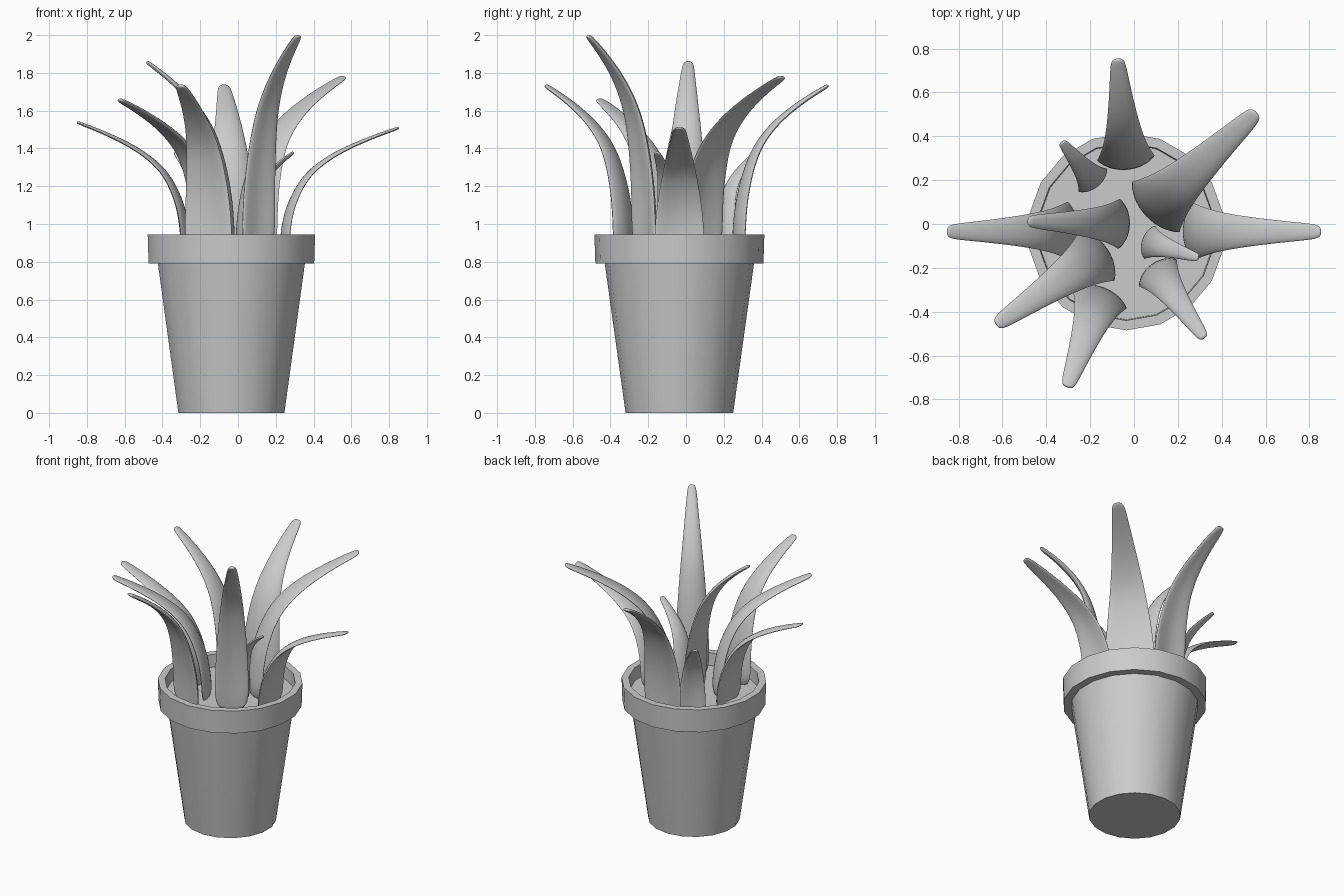
import bpy, bmesh, math
from mathutils import Vector

if "Cube" in bpy.data.objects:
    bpy.data.objects.remove(bpy.data.objects["Cube"])

CX = CY = -0.035


def finish(name, bm, angle):
    bmesh.ops.recalc_face_normals(bm, faces=bm.faces)
    me = bpy.data.meshes.new(name)
    bm.to_mesh(me)
    bm.free()
    ob = bpy.data.objects.new(name, me)
    bpy.context.collection.objects.link(ob)
    bpy.ops.object.select_all(action='DESELECT')
    ob.select_set(True)
    bpy.context.view_layer.objects.active = ob
    bpy.ops.object.shade_smooth_by_angle(angle=math.radians(angle))
    return ob


def lathe(name, profile, sides=18):
    bm = bmesh.new()
    rings = []
    for r, z in profile:
        rings.append([bm.verts.new((CX + r * math.sin(2 * math.pi * i / sides),
                                    CY + r * math.cos(2 * math.pi * i / sides), z))
                      for i in range(sides)])
    for a, b in zip(rings, rings[1:]):
        for i in range(sides):
            j = (i + 1) % sides
            bm.faces.new((a[i], a[j], b[j], b[i]))
    bm.faces.new(rings[0])
    bm.faces.new(rings[-1])
    return finish(name, bm, 30)


# pot with rim, and soil surface closing the inside
lathe("pot", [(0.285, 0), (0.395, 0.79), (0.445, 0.79), (0.45, 0.945),
              (0.405, 0.945), (0.40, 0.84)])
lathe("soil", [(0.39, 0.82), (0.402, 0.86)])

# shared leaf bend: (outward fraction, height fraction, width fraction)
BEND = [(0, 0, 1.0), (0.01, 0.2, 0.97), (0.05, 0.38, 0.89), (0.15, 0.57, 0.74),
        (0.27, 0.69, 0.62), (0.47, 0.81, 0.48), (0.75, 0.92, 0.34),
        (0.95, 0.983, 0.26), (1.0, 1.0, 0.16)]
# crescent cross-section: (side, bulge, thickness sign)
SECTION = [(-1, 0), (-0.55, 1), (0, 1), (0.55, 1), (1, 0), (0.55, -1), (0, -1), (-0.55, -1)]


def leaf(name, base, tip, width, thick):
    z0 = 0.83
    b, t = Vector((*base, z0)), Vector(tip)
    flat = Vector((t.x - b.x, t.y - b.y, 0))
    out = flat.normalized()
    side = Vector((-out.y, out.x, 0))
    path = [b + flat * r + Vector((0, 0, (t.z - z0) * h)) for r, h, w in BEND]
    bm = bmesh.new()
    rings = []
    for i, p in enumerate(path):
        tan = (path[min(i + 1, len(path) - 1)] - path[max(i - 1, 0)]).normalized()
        n = side.cross(tan)
        if n.dot(out) < 0:
            n = -n
        w = BEND[i][2]
        half = width * 0.53 * w
        th = thick * (0.3 + 0.7 * w) * 0.5
        ring = []
        for s, k in SECTION:
            curl = (s * s - 0.4) * width * 0.17 * w * w
            ring.append(bm.verts.new(p + side * (s * half) + n * (curl + k * th)))
        rings.append(ring)
    for a, c in zip(rings, rings[1:]):
        for i in range(8):
            j = (i + 1) % 8
            bm.faces.new((a[i], a[j], c[j], c[i]))
    bm.faces.new(rings[0])
    bm.faces.new(rings[-1])
    ob = finish(name, bm, 80)
    sub = ob.modifiers.new("smooth", 'SUBSURF')
    sub.levels = sub.render_levels = 2


# leaves: base xy, tip xyz, base width, thickness
LEAVES = [
    ("leaf_right", (0.25, -0.035), (0.855, -0.035, 1.51), 0.30, 0.035),
    ("leaf_left", (-0.28, -0.03), (-0.855, -0.035, 1.54), 0.30, 0.035),
    ("leaf_back", (-0.035, 0.28), (-0.075, 0.755, 1.735), 0.30, 0.045),
    ("leaf_front", (-0.15, -0.32), (-0.305, -0.745, 1.735), 0.30, 0.045),
    ("leaf_back_right", (0.08, 0.06), (0.56, 0.51, 1.78), 0.36, 0.045),
    ("leaf_front_left", (-0.15, -0.13), (-0.63, -0.46, 1.66), 0.32, 0.045),
    ("leaf_inner_left", (-0.05, 0.0), (-0.485, 0.012, 1.86), 0.26, 0.045),
    ("leaf_front_right", (0.10, -0.21), (0.32, -0.52, 2.0), 0.24, 0.05),
    ("leaf_small_back", (-0.18, 0.19), (-0.33, 0.375, 1.38), 0.19, 0.035),
    ("leaf_small_right", (0.06, -0.08), (0.295, -0.155, 1.38), 0.18, 0.035),
]
for args in LEAVES:
    leaf(*args)
